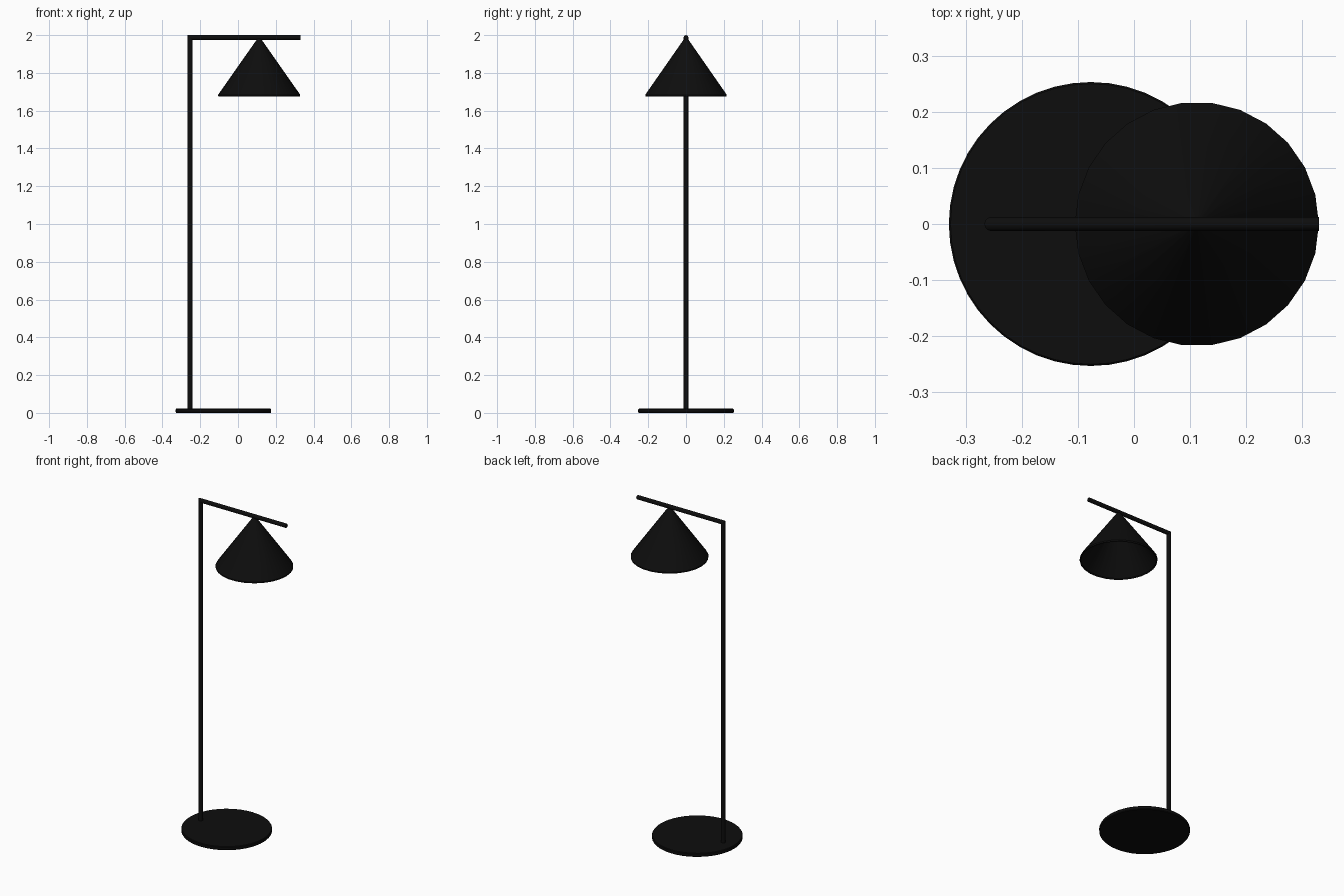
import bpy
import bmesh
from math import cos, sin, tau, radians

cube = bpy.data.objects.get("Cube")
if cube:
    bpy.data.objects.remove(cube)

COLOUR = (0.004, 0.004, 0.004, 1)
black = bpy.data.materials.new("matte black")
black.use_nodes = True
black.diffuse_color = COLOUR
bsdf = next(n for n in black.node_tree.nodes if n.type == 'BSDF_PRINCIPLED')
bsdf.inputs["Base Color"].default_value = COLOUR
bsdf.inputs["Roughness"].default_value = 0.6


def loft(name, rings, x=0.0, caps=True):
    """Skin a list of point rings, optionally closing both ends."""
    bm = bmesh.new()
    loops = [[bm.verts.new(p) for p in ring] for ring in rings]
    n = len(loops[0])
    for low, high in zip(loops, loops[1:]):
        for i in range(n):
            j = (i + 1) % n
            bm.faces.new((low[i], low[j], high[j], high[i]))
    if caps:
        bm.faces.new(loops[0][::-1])
        bm.faces.new(loops[-1])
    bmesh.ops.recalc_face_normals(bm, faces=bm.faces)
    mesh = bpy.data.meshes.new(name)
    bm.to_mesh(mesh)
    bm.free()
    mesh.materials.append(black)
    ob = bpy.data.objects.new(name, mesh)
    ob.location.x = x
    bpy.context.collection.objects.link(ob)
    bpy.ops.object.select_all(action='DESELECT')
    ob.select_set(True)
    bpy.context.view_layer.objects.active = ob
    bpy.ops.object.shade_smooth_by_angle(angle=radians(30))
    return ob


def turned(profile, sides):
    """Rings for a turned shape from (radius, height) pairs."""
    return [[(r * cos(tau * i / sides), r * sin(tau * i / sides), z)
             for i in range(sides)] for r, z in profile]


# Round foot with softened edges
loft("base", turned([(0.25, 0), (0.253, 0.004), (0.253, 0.018), (0.25, 0.022)], 48), -0.077)

# Upright and arm as one mitred tube
R, SIDES, POLE_X, ARM_Z, ARM_END = 0.0125, 16, -0.254, 1.9875, 0.33
circle = [(R * cos(tau * i / SIDES), R * sin(tau * i / SIDES)) for i in range(SIDES)]
loft("pole_and_arm", [
    [(POLE_X + u, v, 0.01) for u, v in circle],
    [(POLE_X + u, v, ARM_Z - u) for u, v in circle],
    [(ARM_END, v, ARM_Z - u) for u, v in circle],
])

# Conical shade, open underneath, with a thin wall and a short lip
outer = [(0.01, 1.98), (0.2175, 1.684), (0.2165, 1.676)]
inner = [(0.211, 1.676), (0.211, 1.682), (0.006, 1.974)]
loft("shade", turned(outer + inner, 26), 0.112)
